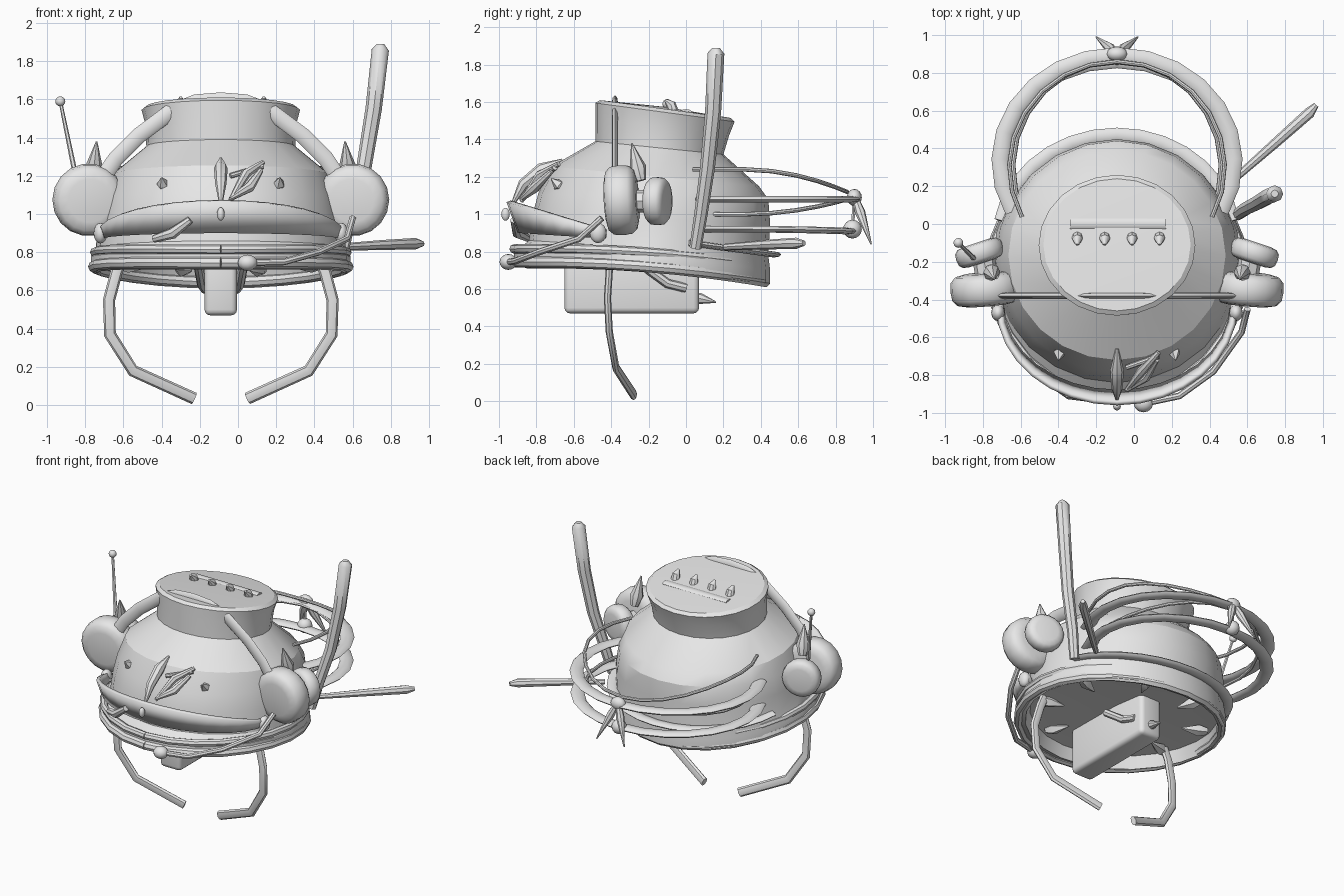
import bpy, bmesh, math
from mathutils import Vector

cube = bpy.data.objects.get("Cube")
if cube:
    bpy.data.objects.remove(cube, do_unlink=True)

CX = -0.09  # helmet mid-plane
Y_UP = (0, 1, 0)
grey = bpy.data.materials.new("light_grey")
grey.use_nodes = True
grey.diffuse_color = (0.8, 0.8, 0.8, 1)
grey.node_tree.nodes["Principled BSDF"].inputs["Base Color"].default_value = (0.8, 0.8, 0.8, 1)


def finish(name, bm, angle=40):
    bmesh.ops.recalc_face_normals(bm, faces=bm.faces)
    mesh = bpy.data.meshes.new(name)
    bm.to_mesh(mesh)
    bm.free()
    mesh.materials.append(grey)
    obj = bpy.data.objects.new(name, mesh)
    bpy.context.collection.objects.link(obj)
    bpy.ops.object.select_all(action="DESELECT")
    obj.select_set(True)
    bpy.context.view_layer.objects.active = obj
    bpy.ops.object.shade_smooth_by_angle(angle=math.radians(angle))
    return obj


def bridge(bm, rings, closed=True):
    for a, b in zip(rings, rings[1:]):
        n = len(a)
        for i in range(n if closed else n - 1):
            j = (i + 1) % n
            bm.faces.new((a[i], a[j], b[j], b[i]))


def tube(name, pts, radii, sides=8, flat=1.0, up=(0, 0, 1)):
    """Capped tube; flat squashes it along its up direction."""
    pts = [Vector(p) for p in pts]
    if not isinstance(radii, (list, tuple)):
        radii = [radii] * len(pts)
    bm = bmesh.new()
    rings = []
    for i, p in enumerate(pts):
        d = (pts[min(i + 1, len(pts) - 1)] - pts[max(i - 1, 0)]).normalized()
        side = d.cross(Vector(up)).normalized()
        over = side.cross(d)
        turn = [2 * math.pi * k / sides for k in range(sides)]
        rings.append([bm.verts.new(p + radii[i] * (side * math.cos(a) + over * flat * math.sin(a))) for a in turn])
    bridge(bm, rings)
    bm.faces.new(rings[0])
    bm.faces.new(rings[-1])
    return finish(name, bm)


def ball(name, at, r, scale=(1, 1, 1)):
    bm = bmesh.new()
    bmesh.ops.create_uvsphere(bm, u_segments=12, v_segments=8, radius=r)
    obj = finish(name, bm)
    obj.location, obj.scale = at, scale
    return obj


def spike(name, pts, r, sides=8):
    a, b = Vector(pts[0]), Vector(pts[1])
    up = Y_UP if abs((b - a).normalized().z) > 0.7 else (0, 0, 1)
    return tube(name, [a.lerp(b, t) for t in (0, 0.35, 1)], [r * 0.6, r, 0.004], sides, up=up)


def both(make, name, pts, *args, **kw):
    """Build a part on the right and mirrored on the left."""
    make("right_" + name, pts, *args, **kw)
    make("left_" + name, [(2 * CX - x, y, z) for x, y, z in pts], *args, **kw)


def ellipse_ring(yf, zf, yb, zb, hw, bow=0.0, n=24):
    """Tilted ring from front and back points; bow lifts its sides."""
    out = []
    for k in range(n):
        a = 2 * math.pi * k / n
        t = (1 - math.cos(a)) / 2
        out.append((CX + hw * math.sin(a), yf + (yb - yf) * t, zf + (zb - zf) * t + bow * math.sin(a) ** 2))
    return out


# Helmet shell: ceiling, brim, wall, shoulder, neck and crown rings
shell = [
    (-0.82, 0.79, 0.40, 0.71, 0.62, 0.03), (-0.85, 0.71, 0.43, 0.61, 0.65, 0.03),
    (-0.92, 0.74, 0.45, 0.63, 0.68, 0.03), (-0.92, 0.79, 0.45, 0.70, 0.68, 0.03),
    (-0.84, 0.86, 0.44, 0.78, 0.655), (-0.82, 1.00, 0.45, 0.95, 0.64),
    (-0.79, 1.11, 0.44, 1.08, 0.615), (-0.72, 1.255, 0.39, 1.15, 0.575),
    (-0.485, 1.39, 0.20, 1.32, 0.39),
    (-0.485, 1.52, 0.23, 1.42, 0.395), (-0.485, 1.595, 0.26, 1.495, 0.415),
    (-0.46, 1.61, 0.24, 1.515, 0.39)]
bm = bmesh.new()
rings = [[bm.verts.new(p) for p in ellipse_ring(*r)] for r in shell]
bridge(bm, rings)
for ring, tip in ((rings[0], (CX, -0.2, 0.78)), (rings[-1], (CX, -0.12, 1.575))):
    centre = bm.verts.new(tip)
    for i, v in enumerate(ring):
        bm.faces.new((v, ring[(i + 1) % len(ring)], centre))
finish("helmet_shell", bm, 25)

# Rounded bands around the brim
for i, (ring, r) in enumerate([((-0.92, 0.745, 0.42, 0.645, 0.665, 0.03), 0.03),
                               ((-0.92, 0.815, 0.42, 0.725, 0.66, 0.03), 0.025)]):
    loop = ellipse_ring(*ring)
    tube(f"brim_band_{i}", loop + loop[:1], r)

# Flat band wrapped around the back of the brim
arc = [math.radians(10 + 160 * k / 14) for k in range(15)]
tube("rear_brim_band", [(CX + 0.62 * math.cos(a), -0.08 + 0.55 * math.sin(a), 0.86 - 0.075 * math.sin(a))
                        for a in arc], 0.04, flat=0.4)

# Raised front visor, a crescent strip
bm = bmesh.new()
low, high = [], []
for k in range(17):
    a = math.pi * k / 16
    c, s = math.cos(a), math.sin(a)
    low.append(bm.verts.new((CX - 0.62 * c, -0.43 - 0.47 * s, 0.87 + 0.03 * s)))
    high.append(bm.verts.new((CX - 0.64 * c, -0.43 - 0.53 * s, 0.91 + 0.155 * s)))
bridge(bm, [low, high], closed=False)
visor = finish("visor", bm)
visor.modifiers.new("thickness", "SOLIDIFY").thickness = 0.025
for side, x in (("right", CX - 0.63), ("left", CX + 0.63)):
    ball(side + "_visor_pivot", (x, -0.47, 0.90), 0.045, (0.8, 1, 1.2))

# Row of studs and slat on the crown
for k in range(4):
    x = -0.30 + 0.145 * k
    tube("crown_stud", [(x, -0.07, 1.55), (x, -0.08, 1.585), (x, -0.11, 1.61)], [0.03, 0.027, 0.008], up=Y_UP)
tube("crown_slat", [(-0.34, 0.0, 1.55), (0.17, 0.0, 1.55)], 0.03, flat=0.4)

# Headband arch
arch = [(-0.70, 1.2), (-0.64, 1.29), (-0.52, 1.41), (-0.36, 1.53), (-0.22, 1.585), (CX, 1.595)]
arch += [(2 * CX - x, z) for x, z in reversed(arch[:-1])]
tube("headband", [(x, -0.38, z) for x, z in arch], 0.042, flat=0.4, up=Y_UP)


# Cushion-shaped ear cups and pads
def cushion(name, pts, r):
    a, b = Vector(pts[0]), Vector(pts[1])
    stops = [a.lerp(b, t) for t in (0, 0.06, 0.22, 0.5, 0.78, 0.94, 1)]
    return tube(name, stops, [r * f for f in (0.6, 0.84, 0.97, 1, 0.97, 0.84, 0.6)], 18)


both(cushion, "ear_cup", [(-0.775, -0.43, 1.07), (-0.79, -0.26, 1.08)], 0.19)
both(cushion, "ear_pad", [(-0.80, -0.205, 1.07), (-0.835, -0.10, 1.07)], 0.13)
both(tube, "ear_hub", [(-0.78, -0.28, 1.07), (-0.80, -0.15, 1.07)], 0.06)
both(spike, "ear_fin", [(-0.76, -0.24, 1.18), (-0.74, -0.29, 1.38)], 0.045)
tube("antenna", [(-0.85, -0.18, 1.2), (-0.93, -0.10, 1.59)], [0.014, 0.009], 6, up=Y_UP)
ball("antenna_tip", (-0.93, -0.10, 1.59), 0.026)

# Microphone arm
tube("microphone_arm", [(0.05, -0.95, 0.745), (0.24, -0.91, 0.75), (0.42, -0.78, 0.80),
                        (0.57, -0.57, 0.87), (0.60, -0.45, 0.98)], 0.018)
ball("microphone", (0.05, -0.95, 0.745), 0.047, (1.1, 1, 0.9))

# Curled lower arms, flattened front to back
both(tube, "lower_arm", [(-0.60, -0.41, 0.78), (-0.635, -0.41, 0.70), (-0.675, -0.42, 0.55), (-0.67, -0.41, 0.37),
                         (-0.55, -0.375, 0.18), (-0.23, -0.28, 0.035)], 0.032, flat=0.6, up=Y_UP)

# Keel block under the helmet, with brackets and spur
bm = bmesh.new()
bmesh.ops.create_cube(bm, size=1)
bmesh.ops.scale(bm, vec=(0.17, 0.72, 0.34), verts=bm.verts)
bmesh.ops.bevel(bm, geom=bm.edges[:], offset=0.03, segments=3, affect="EDGES", profile=0.5)
finish("keel_block", bm).location = (CX, -0.29, 0.64)
both(tube, "keel_bracket", [(-0.21, -0.25, 0.74), (-0.19, -0.10, 0.63), (-0.17, 0.0, 0.605)], 0.025)
spike("keel_spur", [(CX, 0.03, 0.56), (CX, 0.16, 0.53)], 0.03)

# Teeth inside the rim
for k in range(8):
    a = math.pi * (k + 0.5) / 4
    c, s = math.cos(a), math.sin(a)
    spike("inner_tooth", [(CX + 0.58 * c, -0.22 + 0.56 * s, 0.75 - 0.04 * s),
                          (CX + 0.40 * c, -0.22 + 0.40 * s, 0.74 - 0.04 * s)], 0.04, 5)


# Rear hoops, each a part loop behind the helmet
def hoop(name, w, y0, depth, z0, z1, r, flat):
    pts = []
    for k in range(17):
        a = math.radians(-28 + 236 * k / 16)
        s = math.sin(a)
        pts.append((CX + w * math.cos(a), y0 + depth * s, z0 + (z1 - z0) * max(s, 0) ** 2))
    tube(name, pts, r, 8, flat)


hoop("rear_hoop_upper", 0.62, 0.33, 0.56, 1.08, 1.08, 0.045, 0.4)
hoop("rear_hoop_lower", 0.62, 0.33, 0.54, 0.92, 0.91, 0.045, 0.4)
hoop("rear_wire_upper", 0.57, 0.30, 0.56, 1.24, 1.12, 0.012, 1)
hoop("rear_wire_lower", 0.55, 0.30, 0.56, 1.00, 1.08, 0.012, 1)
ball("hoop_clasp", (CX, 0.90, 1.09), 0.05, (1.1, 0.8, 0.9))
ball("hoop_weight", (CX, 0.89, 0.92), 0.05)
tube("hoop_link", [(CX, 0.89, 0.92), (CX, 0.9, 1.09)], 0.01, 6, up=Y_UP)
both(spike, "clasp_tail", [(CX, 0.90, 1.1), (CX - 0.11, 0.99, 0.84)], 0.028)

# Long sticks and a short twig
tube("tall_stick", [(0.55, 0.05, 0.82), (0.59, 0.08, 1.0), (0.66, 0.115, 1.25), (0.71, 0.145, 1.55),
                    (0.745, 0.16, 1.86), (0.745, 0.16, 1.89)], [0.032, 0.036, 0.04, 0.043, 0.045, 0.02], up=Y_UP)
tube("side_stick", [(0.50, 0.21, 0.825), (0.75, 0.43, 0.838), (0.93, 0.59, 0.845), (0.965, 0.63, 0.845)],
     [0.018, 0.026, 0.03, 0.015])
tube("front_twig", [(-0.44, -0.84, 0.87), (-0.34, -0.90, 0.90), (-0.25, -0.92, 0.97)], [0.02, 0.03, 0.02])

# Ornaments on the brow
tube("brow_spine", [(CX, -0.66, 1.29), (CX, -0.77, 1.24), (CX, -0.87, 1.16), (CX, -0.93, 1.05)],
     [0.008, 0.036, 0.03, 0.008])
tube("brow_prong_upper", [(0.13, -0.68, 1.27), (0.04, -0.78, 1.21), (-0.04, -0.88, 1.07)], [0.014, 0.026, 0.012])
tube("brow_prong_lower", [(0.12, -0.72, 1.23), (0.06, -0.81, 1.14), (-0.04, -0.88, 1.08)], [0.014, 0.028, 0.012])
tube("brow_prong_tie", [(-0.04, -0.76, 1.20), (0.13, -0.70, 1.25)], 0.014)
both(spike, "brow_stud", [(-0.39, -0.66, 1.14), (-0.40, -0.72, 1.19)], 0.033, 5)
ball("visor_bead", (CX, -0.965, 1.0), 0.025, (0.8, 0.9, 1.4))
